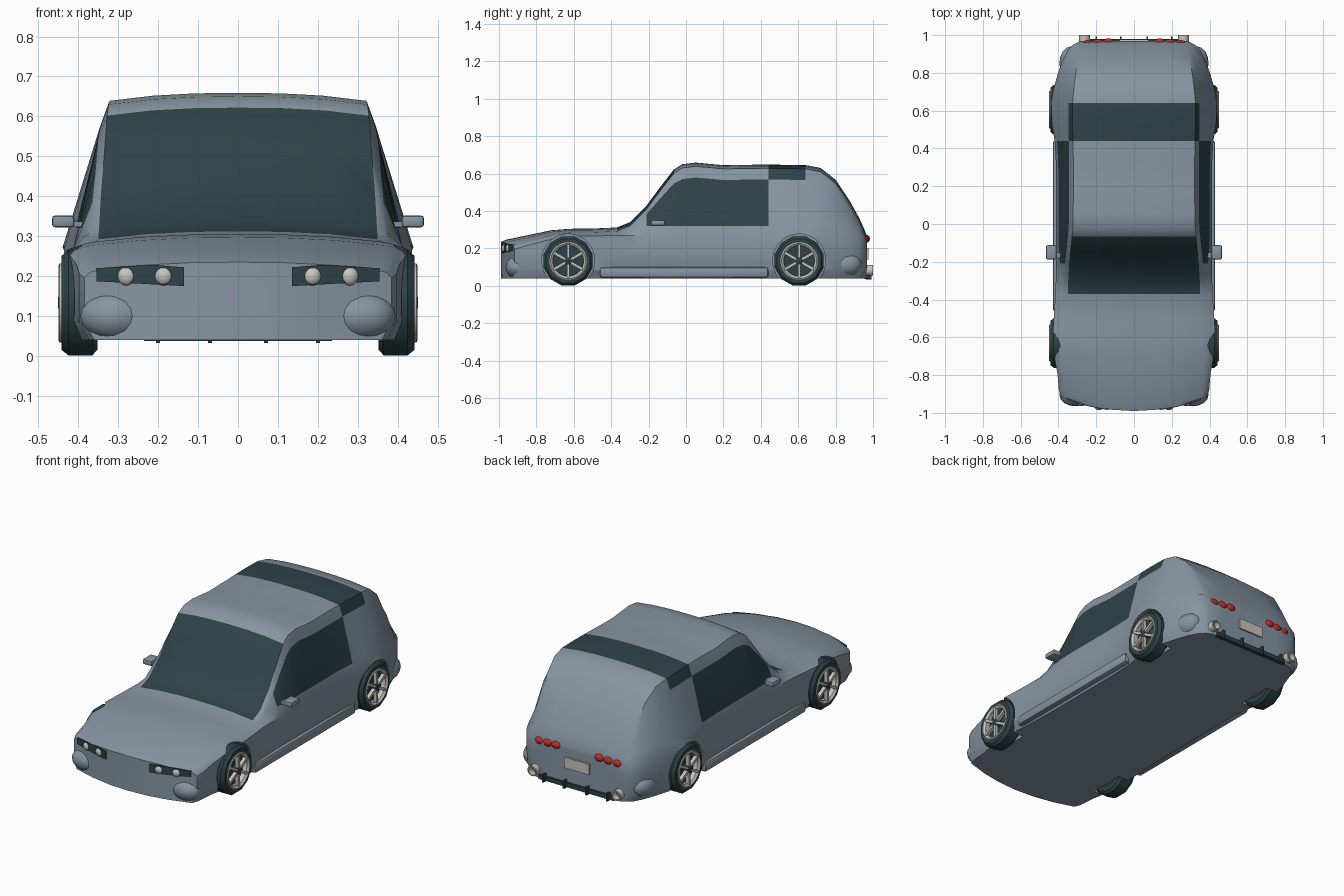
import bpy, bmesh, math
from mathutils import Matrix

if "Cube" in bpy.data.objects:
    bpy.data.objects.remove(bpy.data.objects["Cube"])

def material(name, rgb):
    m = bpy.data.materials.new(name)
    m.diffuse_color = (*rgb, 1)
    m.use_nodes = True
    m.node_tree.nodes["Principled BSDF"].inputs["Base Color"].default_value = m.diffuse_color
    return m

PAINT = material("blue_grey_paint", (0.24, 0.30, 0.36))
DARK = material("dark_glass_and_rubber", (0.027, 0.055, 0.063))
LIGHT = material("pale_metal", (0.58, 0.56, 0.52))
RED = material("tail_red", (0.52, 0.025, 0.018))

def finish(name, bm, *mats, angle=35):
    bmesh.ops.recalc_face_normals(bm, faces=bm.faces[:])
    me = bpy.data.meshes.new(name)
    bm.to_mesh(me)
    bm.free()
    ob = bpy.data.objects.new(name, me)
    bpy.context.collection.objects.link(ob)
    for m in mats:
        me.materials.append(m)
    bpy.ops.object.select_all(action='DESELECT')
    ob.select_set(True)
    bpy.context.view_layer.objects.active = ob
    bpy.ops.object.shade_smooth_by_angle(angle=math.radians(angle))
    return ob

def box(name, c, size, mat, bevel=0):
    bm = bmesh.new()
    bmesh.ops.create_cube(bm, size=1, matrix=Matrix.Translation(c) @ Matrix.Diagonal((*size, 1)))
    if bevel:
        bmesh.ops.bevel(bm, geom=bm.edges[:], offset=bevel, segments=2, affect='EDGES', profile=0.5)
    return finish(name, bm, mat)

def ball(name, c, r, mat):
    bm = bmesh.new()
    bmesh.ops.create_uvsphere(bm, u_segments=16, v_segments=10, radius=1,
                              matrix=Matrix.Translation(c) @ Matrix.Diagonal((*r, 1)))
    return finish(name, bm, mat)

def lathe(name, profile, c, n, mat, axis='X', s=1, closed=True):
    """Spin (along axis, radius) points around the x or y axis."""
    bm = bmesh.new()
    rings = []
    for i in range(n):
        a = 2 * math.pi * (i + 0.5) / n
        ring = []
        for t, r in profile:
            u, v = r * math.cos(a), r * math.sin(a)
            p = (t * s, u, v) if axis == 'X' else (u, t * s, v)
            ring.append(bm.verts.new([p[k] + c[k] for k in range(3)]))
        rings.append(ring)
    m = len(profile)
    for i in range(n):
        A, B = rings[i], rings[(i + 1) % n]
        for j in range(m if closed else m - 1):
            k = (j + 1) % m
            bm.faces.new((A[j], A[k], B[k], B[j]))
    if not closed:
        bm.faces.new([r[0] for r in rings])
        bm.faces.new([r[-1] for r in rings])
    return finish(name, bm, mat)

# Body stations: y, top height, half width, half width under the roof edge
ST = [(-.99, .235, .385, .37), (-.96, .247, .398, .38), (-.85, .27, .405, .385), (-.72, .297, .425, .39),
      (-.62, .305, .432, .39), (-.5, .306, .425, .38), (-.37, .312, .416, .372), (-.3, .34, .414, .37),
      (-.21, .43, .412, .365), (-.14, .525, .412, .357), (-.065, .622, .412, .35), (-.02, .65, .412, .346),
      (.05, .659, .412, .344), (.2, .645, .412, .343), (.32, .647, .413, .343), (.44, .648, .42, .345),
      (.53, .647, .435, .348), (.64, .645, .44, .348), (.72, .63, .425, .34), (.8, .567, .402, .33),
      (.875, .455, .375, .315), (.925, .365, .348, .3), (.95, .31, .322, .285), (.968, .265, .285, .255)]
FR = [-1, -.66, -.33, 0, .33, .66, 1]

def front_curve(x, y):
    return .08 * (x / .4) ** 2 * max(0, min(1, (-.6 - y) / .36))

def point(st, r, c):
    y, T, w, wf = st
    t = max(0, min(1, (T - .3) / .35))
    d, e = min(.27, T - .04), min(.32, T - .03)
    f = max(e + .002, T - .025 - .055 * t)
    z = [.04, .085, min(.19, T - .06), d, e, f, T][r]
    xe = w + (wf - w) * (e - d) / (f - d)
    x = [w - .025, w, w, w, xe, wf, wf - .022][r] * FR[c]
    if r == 6:
        z -= .02 * abs(FR[c]) ** 2.5
    return (x, y + front_curve(x, y), z)

# Car body lofted over the stations, windows chosen by station and row
RING = ([(0, c) for c in range(7)] + [(r, 6) for r in range(1, 6)] +
        [(6, c) for c in range(6, -1, -1)] + [(r, 0) for r in range(5, 0, -1)])
bm = bmesh.new()
loops = [{k: bm.verts.new(point(st, *k)) for k in RING} for st in ST]
for i in range(len(ST) - 1):
    ym = (ST[i][0] + ST[i + 1][0]) / 2
    for j, a in enumerate(RING):
        b = RING[(j + 1) % len(RING)]
        f = bm.faces.new((loops[i][a], loops[i][b], loops[i + 1][b], loops[i + 1][a]))
        rows = {a[0], b[0]}
        windscreen = rows == {6} and -.37 < ym < -.065
        side_window = rows == {4, 5} and -.21 < ym < .44
        rear_band = rows in ({5, 6}, {6}) and .44 < ym < .64
        f.material_index = int(windscreen or side_window or rear_band)
for st, lp in ((ST[0], loops[0]), (ST[-1], loops[-1])):
    g = {(r, c): lp.get((r, c)) or bm.verts.new(point(st, r, c)) for r in range(7) for c in range(7)}
    for r in range(6):
        for c in range(6):
            bm.faces.new((g[r, c], g[r, c + 1], g[r + 1, c + 1], g[r + 1, c]))
body = finish("car_body", bm, PAINT, DARK)

# Wheel arches cut out of the body
WHEELS = [(s, y) for s in (-1, 1) for y in (-.63, .605)]
for s, y in WHEELS:
    cut = lathe("arch_cutter", [(.335, .142), (.6, .142)], (0, y, .135), 28, PAINT, s=s, closed=False)
    cut.hide_render = True
    mod = body.modifiers.new("arch", 'BOOLEAN')
    mod.operation, mod.object, mod.solver = 'DIFFERENCE', cut, 'EXACT'
    bpy.context.view_layer.objects.active = body
    bpy.ops.object.modifier_apply(modifier=mod.name)
    bpy.data.objects.remove(cut)
bpy.ops.object.select_all(action='DESELECT')
body.select_set(True)
bpy.ops.object.shade_smooth_by_angle(angle=math.radians(35))

# Wheels: tyre, dark drum, rim ring, spokes and hub
for s, y in WHEELS:
    c = (0, y, .133)
    lathe("tyre", [(.352, .09), (.352, .122), (.365, .136), (.425, .136), (.442, .122), (.442, .09)], c, 12, DARK, s=s)
    lathe("wheel_drum", [(.36, .093), (.415, .093)], c, 24, DARK, s=s, closed=False)
    lathe("wheel_rim", [(.41, .082), (.41, .1), (.447, .1), (.45, .094), (.44, .082)], c, 24, LIGHT, s=s)
    lathe("wheel_hub", [(.41, .02), (.447, .02), (.451, .014)], c, 12, DARK, s=s, closed=False)
    bm = bmesh.new()
    for i in range(6):
        bmesh.ops.create_cube(bm, size=1, matrix=Matrix.Translation((.437 * s, y, .133)) @
                              Matrix.Rotation(i * math.pi / 3, 4, 'X') @
                              Matrix.Translation((0, 0, .052)) @ Matrix.Diagonal((.02, .015, .072, 1)))
    finish("wheel_spokes", bm, LIGHT)

for s in (-1, 1):
    # Door mirrors, side skirts and bumper corner bulges
    box("door_mirror", (.438 * s, -.15, .337), (.056, .075, .03), PAINT, .008)
    box("mirror_arm", (.41 * s, -.165, .33), (.04, .03, .014), PAINT)
    box("side_skirt", (.412 * s, -.01, .072), (.036, .9, .055), PAINT, .012)
    ball("front_bumper_bulge", (.31 * s, -.905, .1), (.085, .06, .06), PAINT)
    ball("rear_bumper_bulge", (.335 * s, .85, .115), (.06, .09, .065), PAINT)
    # Headlamp panel following the curved nose
    bm = bmesh.new()
    cols = []
    for k in range(7):
        t = k / 6
        x = .135 + .22 * t
        y = -.99 + front_curve(x, -.99) - .004
        lo, hi = .175 + .012 * t, .222 + .006 * min(1, 3 * t) - .014 * max(0, t - .4)
        cols.append([bm.verts.new((x * s, y + dy, z)) for dy, z in ((0, lo), (0, hi), (.012, hi), (.012, lo))])
    for A, B in zip(cols, cols[1:]):
        for j in range(4):
            bm.faces.new((A[j], B[j], B[(j + 1) % 4], A[(j + 1) % 4]))
    bm.faces.new(cols[0])
    bm.faces.new(cols[-1])
    finish("headlamp_panel", bm, DARK)
    for x in (.185, .278):
        ball("headlamp", (x * s, -.985 + front_curve(x, -.99), .2), (.024, .018, .024), LIGHT)
    # Tail lamps and exhaust pipes
    for i in range(3):
        ball("tail_lamp", ((.135 + .054 * i) * s, .966 - .004 * i, .252 - .003 * i), (.028, .017, .02), RED)
    lathe("exhaust_pipe", [(.93, .022), (.93, .029), (1.0, .029), (1.0, .022), (.96, .02)],
          (.262 * s, 0, .083), 12, LIGHT, axis='Y')
    lathe("exhaust_inside", [(.955, .021), (.965, .021)], (.262 * s, 0, .083), 12, DARK, axis='Y', closed=False)
    for x in (.07, .2):
        box("diffuser_fin", (x * s, .978, .055), (.01, .03, .045), DARK)

# Blank rear plate and diffuser
box("rear_plate", (0, .972, .172), (.155, .009, .06), LIGHT)
box("rear_diffuser", (0, .966, .05), (.47, .025, .025), DARK)
